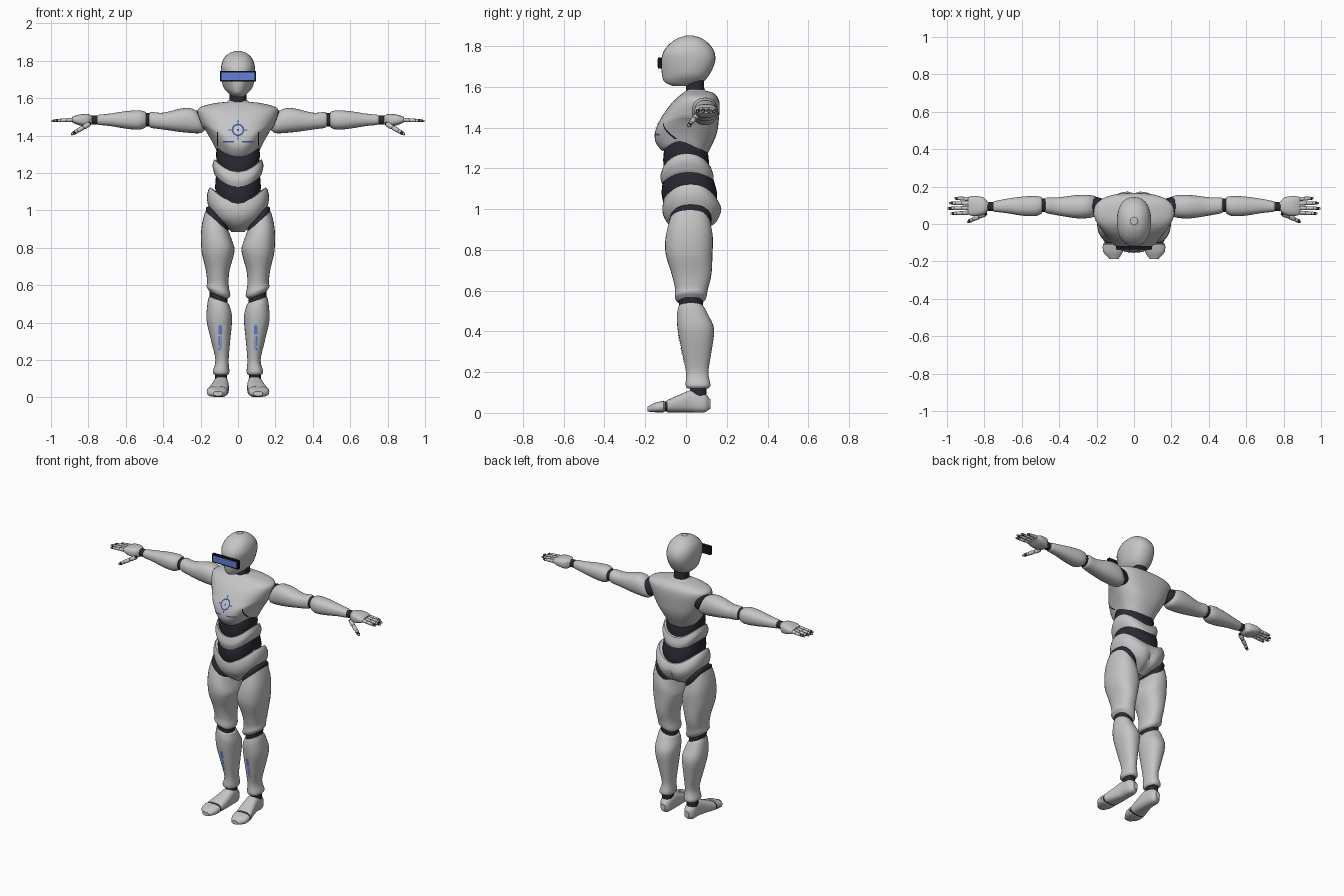
import bpy, bmesh, math
from mathutils import Vector
from mathutils.bvhtree import BVHTree

if "Cube" in bpy.data.objects:
    bpy.data.objects.remove(bpy.data.objects["Cube"])


def material(name, rgb):
    m = bpy.data.materials.new(name)
    m.use_nodes = True
    m.diffuse_color = (*rgb, 1)
    m.node_tree.nodes["Principled BSDF"].inputs["Base Color"].default_value = (*rgb, 1)
    return m


GREY = material("light grey shell", (0.56, 0.56, 0.57))
DARK = material("dark joint", (0.022, 0.022, 0.032))
BLACK = material("black frame", (0.008, 0.008, 0.01))
BLUE = material("visor blue", (0.13, 0.21, 0.68))
NAVY = material("marking blue", (0.05, 0.09, 0.36))


def clamp(v):
    return max(0.0, min(1.0, v))


def finish(name, bm, mat, mirror=False):
    me = bpy.data.meshes.new(name)
    bmesh.ops.recalc_face_normals(bm, faces=bm.faces)
    bm.to_mesh(me)
    bm.free()
    me.materials.append(mat)
    ob = bpy.data.objects.new(name, me)
    bpy.context.collection.objects.link(ob)
    for o in bpy.context.selected_objects:
        o.select_set(False)
    ob.select_set(True)
    bpy.context.view_layer.objects.active = ob
    bpy.ops.object.shade_smooth_by_angle(angle=math.radians(40))
    if mirror:
        ob.modifiers.new("mirror", "MIRROR").use_clip = False
    return ob


def smooth_rings(rings, steps):
    # spline interpolation between the given sections
    out = []
    for i in range(len(rings) - 1):
        a, b, c, d = (rings[max(0, min(len(rings) - 1, i + k))] for k in (-1, 0, 1, 2))
        for s in range(steps):
            t = s / steps
            out.append([q + t / 2 * (r - p + t * (2*p - 5*q + 4*r - w + t * (3*q - p - 3*r + w)))
                        for p, q, r, w in zip(a, b, c, d)])
    return out + [list(rings[-1])]


def add_loft(bm, axis, rings, warp=None, n=28, power=2.3, steps=4, lip=0.006):
    # each section: position on the axis, then low and high of the two other directions
    rs = smooth_rings(rings, steps)
    sign = 1 if rs[-1][0] > rs[0][0] else -1

    def capped(r, push):
        t, a, b, c, d = r
        e, f = (b - a) * 0.06, (d - c) * 0.06
        return [t + push, a + e, b - e, c + f, d - f]
    rs = [capped(rs[0], -sign * lip)] + rs + [capped(rs[-1], sign * lip)]
    loops = []
    for t, a0, a1, b0, b1 in rs:
        loop = []
        for k in range(n):
            c, s = math.cos(2 * math.pi * k / n), math.sin(2 * math.pi * k / n)
            u = (a0 + a1) / 2 + (a1 - a0) / 2 * math.copysign(abs(c) ** (2 / power), c)
            v = (b0 + b1) / 2 + (b1 - b0) / 2 * math.copysign(abs(s) ** (2 / power), s)
            p = {"x": (t, u, v), "y": (u, t, v), "z": (u, v, t)}[axis]
            loop.append(bm.verts.new(warp(*p) if warp else p))
        loops.append(loop)
    for lo, hi in zip(loops, loops[1:]):
        for k in range(n):
            bm.faces.new((lo[k], lo[(k + 1) % n], hi[(k + 1) % n], hi[k]))
    bm.faces.new(loops[0])
    bm.faces.new(loops[-1])


def loft(name, axis, rings, mat, mirror=False, **kw):
    bm = bmesh.new()
    add_loft(bm, axis, rings, **kw)
    return finish(name, bm, mat, mirror)


def body(name, rows, mat, warp=None, **kw):
    # symmetric section: height, half width, back and front limits
    return loft(name, "z", [(z, -w, w, f, b) for z, w, f, b in rows], mat, warp=warp, **kw)


def arch(k):
    return lambda x, y, z: (x, y, z + k * (x / 0.13) ** 2)


# Head and neck
def head_warp(x, y, z):
    return x * (1 - 0.35 * clamp(-y / 0.12) * clamp((1.76 - z) / 0.1)), y, z


body("head", [(1.608, .03, -.075, .06), (1.625, .052, -.106, .085), (1.66, .079, -.118, .115),
              (1.72, .09, -.121, .142), (1.77, .09, -.112, .14), (1.81, .077, -.082, .114),
              (1.838, .05, -.042, .077), (1.85, .022, -.005, .04)], GREY, head_warp, lip=0.003)
body("neck", [(1.54, .055, -.015, .1), (1.585, .045, 0, .09), (1.65, .045, 0, .09)], DARK)


def box(name, x0, x1, y0, y1, z0, z1, mat):
    bm = bmesh.new()
    bmesh.ops.create_cube(bm, size=1)
    for v in bm.verts:
        v.co = ((x0 + x1) / 2 + v.co.x * (x1 - x0), (y0 + y1) / 2 + v.co.y * (y1 - y0),
                (z0 + z1) / 2 + v.co.z * (z1 - z0))
    return finish(name, bm, mat)


box("visor_frame", -.097, .097, -.137, -.117, 1.69, 1.745, BLACK)
box("visor_glass", -.087, .087, -.139, -.135, 1.698, 1.737, BLUE)


# Torso
def chest_warp(x, y, z):
    low = clamp((1.45 - z) / 0.15)
    x2 = x * (1 - 0.25 * clamp((0.05 - y) / 0.2))
    return x2, y, z + low * (0.06 * (x / 0.14) ** 2 - 0.18 * y)


chest = body("chest_shell", [(1.27, .115, -.125, .095), (1.31, .14, -.152, .115), (1.38, .172, -.148, .15),
                             (1.45, .195, -.12, .162), (1.515, .215, -.075, .165), (1.55, .205, -.04, .155),
                             (1.572, .13, -.012, .13), (1.58, .06, 0, .1)], GREY, chest_warp, n=40, power=2.6)
body("upper_waist", [(1.17, .11, -.105, .11), (1.24, .117, -.112, .112), (1.31, .11, -.105, .1)], DARK, arch(.07))
body("belly_shell", [(1.125, .125, -.118, .13), (1.16, .136, -.126, .136), (1.205, .128, -.113, .122)],
     GREY, arch(.07), n=40)
body("lower_waist", [(1.02, .118, -.108, .145), (1.08, .122, -.12, .152), (1.16, .115, -.11, .13)], DARK, arch(.06))


def pelvis_warp(x, y, z):
    cleft = 0.02 * math.exp(-(x / 0.025) ** 2) * clamp(y / 0.1) * clamp((1.04 - z) / 0.06)
    return x, y - cleft, z + 0.06 * (x / 0.13) ** 2 * clamp((z - 0.95) / 0.08)


body("pelvis_shell", [(1.045, .148, -.11, .155), (1.0, .166, -.116, .177), (.96, .133, -.108, .168),
                      (.92, .075, -.08, .14), (.89, .04, -.035, .08)], GREY, pelvis_warp, n=40)


# Legs, built on one side and mirrored
def leg_warp(x, y, z):
    tilt = 0.9 * clamp((z - 0.78) / 0.15) + 0.4 * clamp((0.64 - z) / 0.08) * clamp((z - 0.42) / 0.08)
    return x, y, z + (x - 0.108) * tilt


def limb(name, rings, mat, axis="z", **kw):
    return loft(name, axis, rings, mat, mirror=True, **kw)


limb("hip_joints", [(.90, .05, .17, -.075, .12), (.95, .05, .172, -.08, .125), (.975, .06, .16, -.06, .11)],
     DARK, warp=leg_warp)
limb("thighs", [(.935, .045, .175, -.08, .118), (.86, .025, .196, -.1, .132), (.78, .019, .195, -.1, .13),
                (.68, .045, .172, -.07, .125), (.61, .05, .165, -.054, .108), (.57, .041, .168, -.055, .1),
                (.552, .053, .155, -.045, .088)], GREY, warp=leg_warp)
limb("knee_joints", [(.58, .055, .155, -.035, .08), (.49, .055, .15, -.035, .085)], DARK, warp=leg_warp)
shin = limb("shins", [(.52, .047, .155, -.038, .088), (.48, .036, .164, -.045, .11), (.41, .032, .168, -.041, .138),
                      (.3, .042, .143, -.02, .125), (.2, .05, .121, 0, .11), (.14, .046, .135, -.002, .12),
                      (.125, .05, .13, .003, .115)], GREY, warp=leg_warp)
limb("ankle_joints", [(.08, .058, .125, .02, .1), (.14, .06, .122, .02, .1)], DARK)

# Feet
limb("feet", [(.115, .07, .105, .018, .07), (.09, .055, .125, .003, .098), (.03, .05, .13, .003, .112),
              (-.03, .049, .145, .003, .09), (-.09, .053, .163, .003, .064)], GREY, "y", power=2.7)
limb("toe_joints", [(-.08, .058, .158, .006, .058), (-.12, .058, .158, .006, .052)], DARK, "y", power=2.7)
limb("toe_caps", [(-.11, .053, .167, .003, .06), (-.15, .06, .164, .003, .05), (-.182, .08, .135, .006, .034)],
     GREY, "y", power=2.7)


# Arms
def shoulder_warp(x, y, z):
    return x + 0.35 * (z - 1.48) * clamp((0.3 - x) / 0.08), y, z


limb("shoulder_joints", [(.15, .05, .13, 1.44, 1.53), (.2, .045, .145, 1.43, 1.535)], DARK, "x", warp=shoulder_warp)
limb("upper_arms", [(.2, .05, .14, 1.425, 1.53), (.23, .034, .154, 1.412, 1.545), (.3, .03, .155, 1.418, 1.545),
                    (.4, .045, .143, 1.432, 1.522), (.46, .056, .142, 1.44, 1.526), (.474, .062, .136, 1.447, 1.52)],
     GREY, "x", warp=shoulder_warp)
limb("elbow_joints", [(.46, .063, .135, 1.448, 1.52), (.51, .063, .135, 1.448, 1.52)], DARK, "x")
limb("forearms", [(.497, .054, .145, 1.442, 1.528), (.53, .042, .15, 1.431, 1.535), (.6, .045, .146, 1.437, 1.53),
                  (.68, .058, .135, 1.45, 1.518), (.745, .065, .122, 1.457, 1.511)], GREY, "x")
limb("wrist_joints", [(.74, .068, .118, 1.46, 1.508), (.79, .07, .118, 1.46, 1.508)], DARK, "x")
limb("palms", [(.785, .068, .122, 1.458, 1.508), (.805, .05, .142, 1.448, 1.515), (.85, .042, .15, 1.455, 1.512),
               (.882, .048, .146, 1.468, 1.501)], GREY, "x", power=2.8)


# Fingers: grey segments over a thin dark core
def finger(name, start, end, r):
    p, q = Vector(start), Vector(end)
    rot = (q - p).to_track_quat("Z", "Y")
    length = (q - p).length

    def place(x, y, z):
        return p + rot @ Vector((x, y, z))
    core, shell = bmesh.new(), bmesh.new()
    c = r * 0.7
    add_loft(core, "z", [(-.006, -c, c, -c, c), (length * .9, -c, c, -c, c)], place, 10, 2, 1, 0)
    for k in range(3):
        a, b = length * (k / 3 + 0.04), length * ((k + 1) / 3 - 0.04)
        s = r * (1 - 0.1 * k)
        e = s * (0.6 if k == 2 else 0.9)
        add_loft(shell, "z", [(a, -s, s, -s, s), (b, -e, e, -e, e)], place, 10, 2, 2, 0.003)
    finish(name + "_cores", core, DARK, True)
    finish(name + "_segments", shell, GREY, True)


for label, y0, y1, tip in (("index", .06, .056, .983), ("middle", .085, .084, 0.9996),
                           ("ring", .11, .112, .99), ("little", .134, .138, .96)):
    finger(label + "_fingers", (.885, y0, 1.484), (tip, y1, 1.478), .0115)
finger("thumbs", (.795, .055, 1.462), (.892, .01, 1.405), .014)


# Painted markings, laid onto the shells from the front
def marking(name, target, patches, mat, mirror=True):
    bm = bmesh.new()
    src = bmesh.new()
    src.from_mesh(target.data)
    tree = BVHTree.FromBMesh(src)
    src.free()

    def on_surface(x, z):
        hit = tree.ray_cast(Vector((x, -1, z)), Vector((0, 1, 0)))[0]
        return bm.verts.new((x, (hit.y if hit else -0.1) - 0.003, z))
    for f, nu, nv in patches:
        g = [[on_surface(*f(i / nu, j / nv)) for j in range(nv + 1)] for i in range(nu + 1)]
        for i in range(nu):
            for j in range(nv):
                bm.faces.new((g[i][j], g[i + 1][j], g[i + 1][j + 1], g[i][j + 1]))
    return finish(name, bm, mat, mirror)


def rect(x0, x1, z0, z1):
    return (lambda u, v: (x0 + (x1 - x0) * u, z0 + (z1 - z0) * v)), 3, 6


def half_ring(r0, r1, zc):
    return (lambda u, v: ((r0 + (r1 - r0) * v) * math.sin(math.pi * u),
                          zc + (r0 + (r1 - r0) * v) * math.cos(math.pi * u))), 20, 1


marking("chest_target", chest, [half_ring(.025, .033, 1.43), half_ring(.0, .006, 1.43),
                                rect(.03, .05, 1.427, 1.433), rect(0, .003, 1.46, 1.482),
                                rect(0, .003, 1.38, 1.402), rect(.022, .08, 1.362, 1.37)], NAVY)
marking("chest_slits", chest, [rect(.108, .112, 1.345, 1.42)], BLACK)
marking("shin_marks", shin, [rect(.086, .104, .335, .385), rect(.088, .094, .255, .325),
                             rect(.097, .103, .275, .328), rect(.097, .103, .25, .268)], BLUE)
